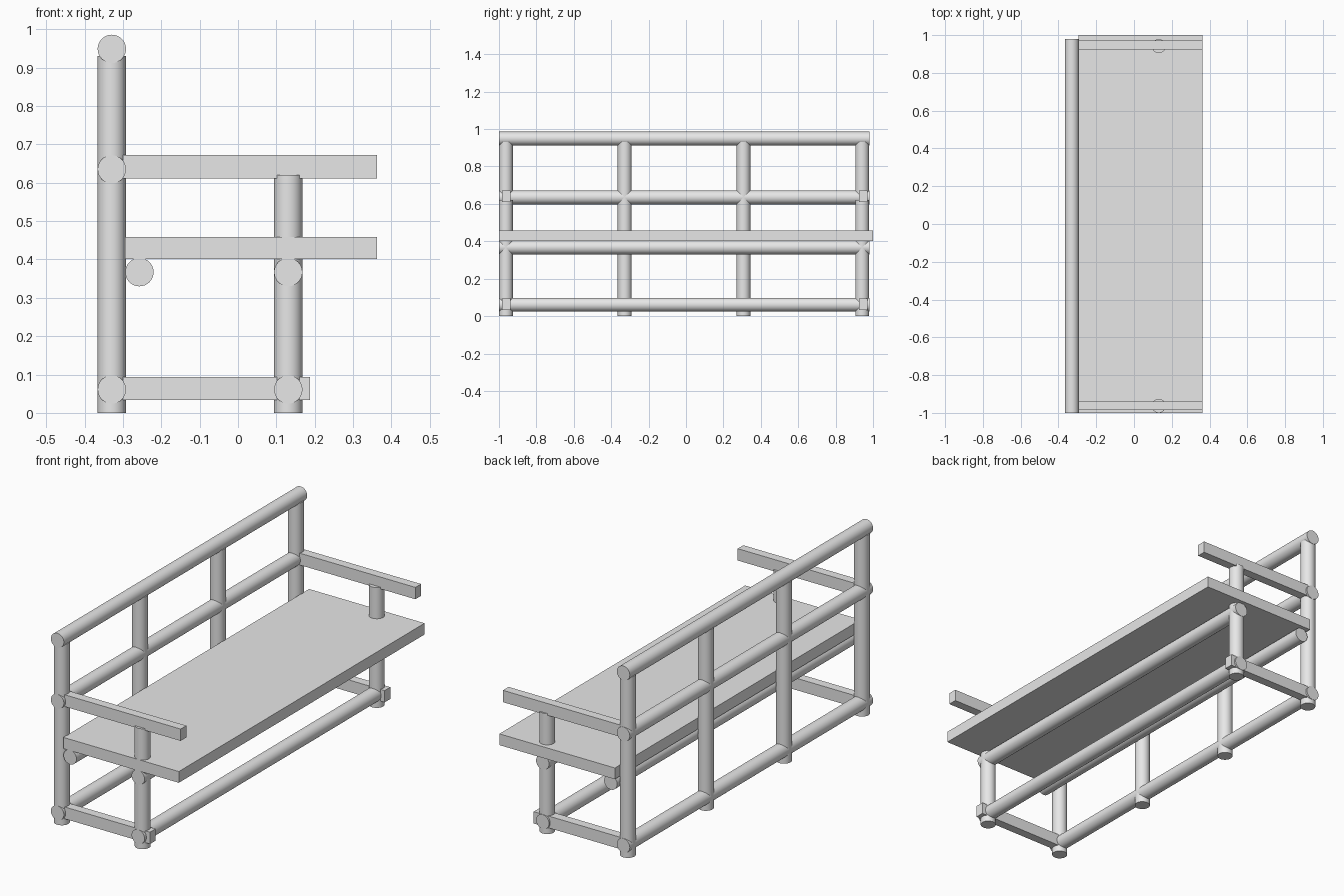
import bpy
import math

cube = bpy.data.objects.get("Cube")
if cube:
    bpy.data.objects.remove(cube, do_unlink=True)

grey = bpy.data.materials.new("light_grey")
grey.use_nodes = True
grey.diffuse_color = (0.8, 0.8, 0.8, 1)
grey.node_tree.nodes["Principled BSDF"].inputs["Base Color"].default_value = (0.8, 0.8, 0.8, 1)

RADIUS = 0.037
BACK_X, FRONT_X = -0.329, 0.131
RIGHT_Y, LEFT_Y = -0.963, 0.942


def pole(name, centre, length, along_y=False):
    """Round pole, upright or running along the bench."""
    turn = (math.pi / 2, 0, 0) if along_y else (0, 0, 0)
    bpy.ops.mesh.primitive_cylinder_add(vertices=32, radius=RADIUS, depth=length,
                                        location=centre, rotation=turn)
    obj = bpy.context.object
    obj.name = name
    obj.data.materials.append(grey)
    bpy.ops.object.shade_smooth_by_angle(angle=math.radians(40))


def post(name, x, y, top):
    pole(name, (x, y, top / 2), top)


def rail(name, x, z):
    pole(name, (x, -0.01, z), 1.98, along_y=True)


def box(name, xs, ys, zs):
    """Square-edged board given by its extents."""
    spans = (xs, ys, zs)
    bpy.ops.mesh.primitive_cube_add(size=1, location=[(a + b) / 2 for a, b in spans])
    obj = bpy.context.object
    obj.name = name
    obj.scale = [b - a for a, b in spans]
    bpy.ops.object.transform_apply(location=False, rotation=False, scale=True)
    obj.data.materials.append(grey)


# Upright posts of the backrest, evenly spaced
for i in range(4):
    y = RIGHT_Y + (LEFT_Y - RIGHT_Y) * i / 3
    post(f"back_post_{i + 1}", BACK_X, y, 0.93)

# Long round rails
rail("top_back_rail", BACK_X, 0.949)
rail("middle_back_rail", BACK_X, 0.635)
rail("lower_back_rail", BACK_X, 0.061)
rail("lower_front_rail", FRONT_X, 0.061)
rail("seat_front_rail", FRONT_X, 0.367)
rail("seat_back_rail", -0.257, 0.367)

# Seat board
box("seat", (-0.295, 0.363), (-1, 1), (0.401, 0.459))

# Front legs, armrests and foot bars at each end
for side, leg_y, bar_y in (("right", RIGHT_Y, -0.962), ("left", LEFT_Y, 0.948)):
    post(f"{side}_front_leg", FRONT_X, leg_y, 0.62)
    ys = (bar_y - 0.023, bar_y + 0.023)
    box(f"{side}_armrest", (BACK_X, 0.363), ys, (0.611, 0.672))
    box(f"{side}_foot_bar", (BACK_X, 0.188), ys, (0.033, 0.094))
